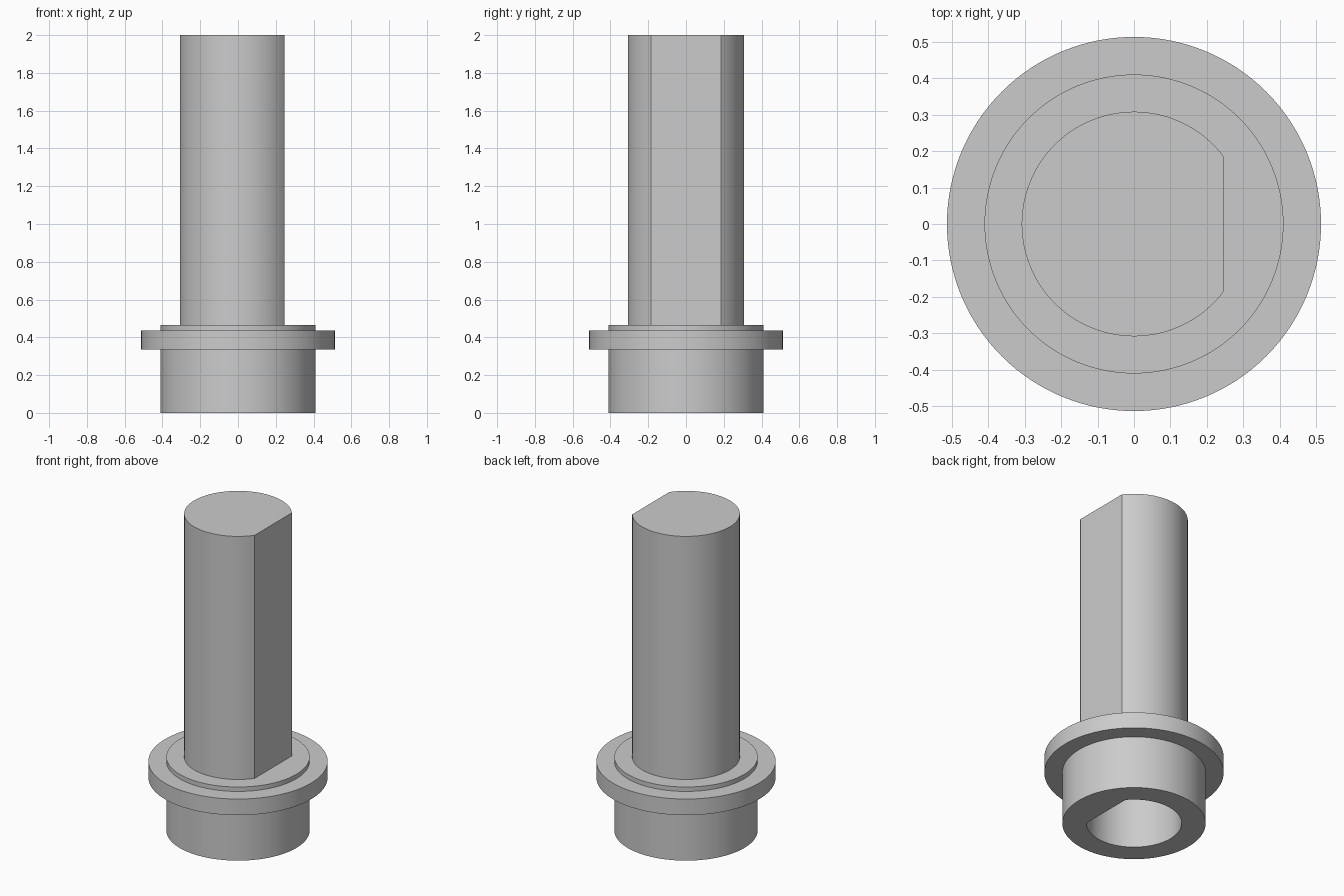
import bpy, bmesh, math

cube = bpy.data.objects.get("Cube")
if cube:
    bpy.data.objects.remove(cube, do_unlink=True)

grey = bpy.data.materials.new("grey_plastic")
grey.use_nodes = True
colour = (0.6, 0.6, 0.6, 1)
grey.diffuse_color = colour
grey.node_tree.nodes["Principled BSDF"].inputs["Base Color"].default_value = colour


def prism(name, radius, z0, z1, flat=None, steps=128):
    """Round bar, with an optional flat cut on its +x side."""
    start = math.acos(flat / radius) if flat else 0
    span = 2 * (math.pi - start)
    count = steps + 1 if flat else steps
    bm = bmesh.new()
    ring = []
    for i in range(count):
        a = start + span * i / steps
        ring.append(bm.verts.new((radius * math.cos(a), radius * math.sin(a), z0)))
    base = bm.faces.new(ring)
    top = bmesh.ops.extrude_face_region(bm, geom=[base])
    moved = [v for v in top["geom"] if isinstance(v, bmesh.types.BMVert)]
    bmesh.ops.translate(bm, verts=moved, vec=(0, 0, z1 - z0))
    bmesh.ops.recalc_face_normals(bm, faces=bm.faces)
    mesh = bpy.data.meshes.new(name)
    bm.to_mesh(mesh)
    bm.free()
    mesh.materials.append(grey)
    obj = bpy.data.objects.new(name, mesh)
    bpy.context.collection.objects.link(obj)
    return obj


def combine(target, other, operation):
    """Apply an exact boolean and discard the helper."""
    mod = target.modifiers.new(operation.lower(), 'BOOLEAN')
    mod.operation = operation
    mod.solver = 'EXACT'
    mod.object = other
    bpy.context.view_layer.objects.active = target
    bpy.ops.object.modifier_apply(modifier=mod.name)
    bpy.data.objects.remove(other, do_unlink=True)


# Collar, flange and flattened shaft form one solid piece
body = prism("flanged_shaft", 0.41, 0, 0.465)
combine(body, prism("flange", 0.513, 0.335, 0.437), 'UNION')
combine(body, prism("shaft", 0.308, 0.2, 2, flat=0.246), 'UNION')

# Matching D-shaped bore, open at the bottom
combine(body, prism("bore", 0.272, -0.1, 1.96, flat=0.21), 'DIFFERENCE')

bpy.ops.object.select_all(action='DESELECT')
body.select_set(True)
bpy.context.view_layer.objects.active = body
bpy.ops.object.shade_smooth_by_angle(angle=math.radians(30))
